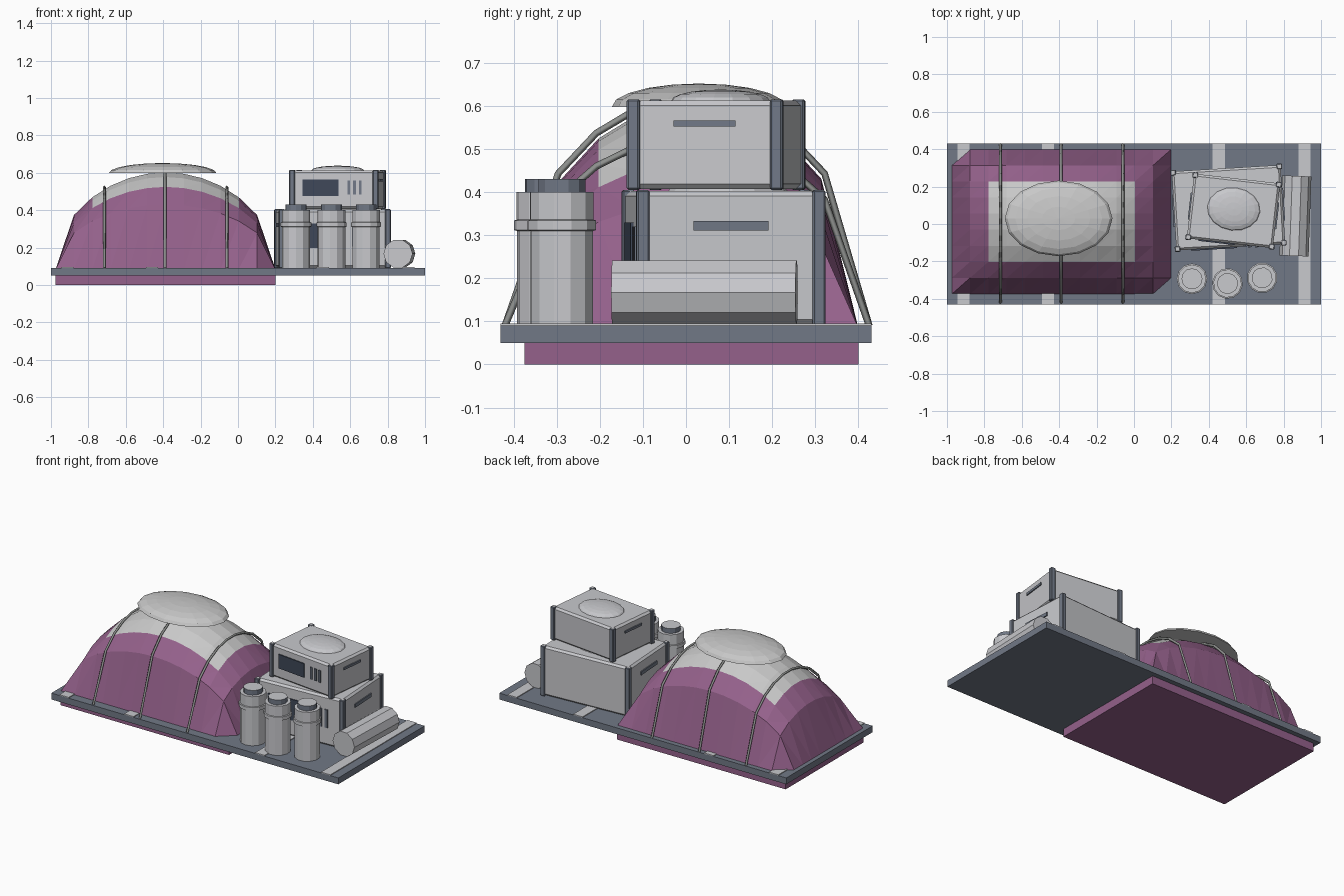
import bpy, bmesh, math
from mathutils import Matrix

if "Cube" in bpy.data.objects:
    bpy.data.objects.remove(bpy.data.objects["Cube"], do_unlink=True)


def material(name, rgb):
    m = bpy.data.materials.new(name)
    m.use_nodes = True
    m.diffuse_color = (*rgb, 1)
    m.node_tree.nodes["Principled BSDF"].inputs["Base Color"].default_value = (*rgb, 1)
    return m


PURPLE = material("purple cloth", (0.30, 0.12, 0.26))
PALE = material("pale cloth", (0.58, 0.58, 0.58))
LIGHT = material("light grey", (0.58, 0.585, 0.61))
SLATE = material("slate", (0.165, 0.19, 0.24))
NAVY = material("dark navy", (0.05, 0.065, 0.1))
STRAP = material("strap grey", (0.27, 0.28, 0.27))


def finish(name, bm, mats, matrix=None):
    bmesh.ops.recalc_face_normals(bm, faces=bm.faces)
    me = bpy.data.meshes.new(name)
    bm.to_mesh(me)
    bm.free()
    for m in mats:
        me.materials.append(m)
    ob = bpy.data.objects.new(name, me)
    if matrix:
        ob.matrix_world = matrix
    bpy.context.collection.objects.link(ob)
    return ob


def light_tops(bm):
    for f in bm.faces:
        f.normal_update()
        f.material_index = int(f.normal.z > 0.9)


def box(name, size, centre, mats, matrix=None, bevel=0, tops=False):
    bm = bmesh.new()
    bmesh.ops.create_cube(bm, size=1)
    bmesh.ops.scale(bm, vec=size, verts=bm.verts)
    bmesh.ops.translate(bm, vec=centre, verts=bm.verts)
    if bevel:
        bmesh.ops.bevel(bm, geom=bm.edges[:], offset=bevel, segments=1, affect='EDGES')
    if tops:
        light_tops(bm)
    return finish(name, bm, mats, matrix)


def cap_dome(name, radii, centre, mat, matrix=None, segments=16):
    # Upper half of a squashed sphere with a closed base
    bm = bmesh.new()
    bmesh.ops.create_uvsphere(bm, u_segments=segments, v_segments=10, radius=1)
    cut = bmesh.ops.bisect_plane(bm, geom=bm.verts[:] + bm.edges[:] + bm.faces[:],
                                 plane_co=(0, 0, 0), plane_no=(0, 0, -1), clear_outer=True)
    bmesh.ops.holes_fill(bm, edges=[e for e in bm.edges if e.is_boundary])
    bmesh.ops.scale(bm, vec=radii, verts=bm.verts)
    bmesh.ops.translate(bm, vec=centre, verts=bm.verts)
    return finish(name, bm, [mat], matrix)


# Base plate and its cross strips
box("base_plate", (2, 0.86, 0.04), (0, 0, 0.07), [SLATE])
for i, x in enumerate((-0.912, -0.46, 0.453, 0.912)):
    box(f"plate_strip_{i + 1}", (0.065, 0.86, 0.006), (x, 0, 0.092), [LIGHT])

# Covered mound: a height grid on a low block
X0, X1, Y0, Y1, NX, NY, RIM = -0.975, 0.2, -0.375, 0.4, 12, 9, 0.085


def height(x, y):
    u, v = (x - X0) / (X1 - X0), (y - Y0) / (Y1 - Y0)
    if not (0.001 < u < 0.999 and 0.001 < v < 0.999):
        return RIM
    return RIM + 0.52 * math.sin(math.pi * u) ** 0.43 * math.sin(math.pi * v) ** 0.38


bm = bmesh.new()
grid = []
for i in range(NX + 1):
    x = X0 + (X1 - X0) * i / NX
    ys = [Y0 + (Y1 - Y0) * j / NY for j in range(NY + 1)]
    grid.append([bm.verts.new((x, y, height(x, y))) for y in ys])
for i in range(NX):
    for j in range(NY):
        a, b, c, d = grid[i][j], grid[i + 1][j], grid[i + 1][j + 1], grid[i][j + 1]
        for tri in ((a, b, c), (a, c, d)):
            f = bm.faces.new(tri)
            f.material_index = int(1 < i < NX - 2 and 1 < j < NY - 2)
rim = [e for e in bm.edges if e.is_boundary]
skirt = bmesh.ops.extrude_edge_only(bm, edges=rim)["geom"]
for v in skirt:
    if isinstance(v, bmesh.types.BMVert):
        v.co.z = 0
bmesh.ops.holes_fill(bm, edges=[e for e in bm.edges if e.is_boundary])
for f in bm.faces:
    if all(v.co.z <= RIM + 0.001 for v in f.verts):
        f.material_index = 0
finish("covered_mound", bm, [PURPLE, PALE])

# Oval cover on the mound
cap_dome("mound_top_cover", (0.288, 0.202, 0.054), (-0.403, 0.03, 0.598), PALE)

# Tie-down straps following the mound
for n, x in enumerate((-0.715, -0.39, -0.06)):
    path = [(x, -0.42, 0.09)]
    for j in range(1, NY):
        y = Y0 + (Y1 - Y0) * j / NY
        side = (j - NY / 2) / NY
        path.append((x, y + 0.02 * side, height(x, y) + 0.012))
    path.append((x, 0.425, 0.09))
    cu = bpy.data.curves.new(f"strap_{n + 1}", 'CURVE')
    cu.dimensions = '3D'
    cu.bevel_depth = 0.008
    cu.bevel_resolution = 0
    cu.use_fill_caps = True
    sp = cu.splines.new('POLY')
    sp.points.add(len(path) - 1)
    for p, co in zip(sp.points, path):
        p.co = (*co, 1)
    cu.materials.append(STRAP)
    bpy.context.collection.objects.link(bpy.data.objects.new(f"strap_{n + 1}", cu))


# Equipment crates, each built in its own turned frame
def crate(name, x, y, z, w, d, h, turn):
    m = Matrix.Translation((x, y, z)) @ Matrix.Rotation(math.radians(turn), 4, 'Z')
    box(f"{name}_body", (w - 0.012, d - 0.012, h - 0.004), (0, 0, h / 2), [LIGHT], m, 0.012)
    for sx in (-1, 1):
        for sy in (-1, 1):
            box(f"{name}_corner_post", (0.03, 0.03, h), (sx * (w / 2 - 0.013), sy * (d / 2 - 0.013), h / 2),
                [SLATE, LIGHT], m, 0.004, True)
        box(f"{name}_handle", (0.009, d * 0.4, h * 0.07), (sx * (w / 2 - 0.004), 0, h * 0.735), [SLATE], m)
    front = -d / 2 + 0.004
    box(f"{name}_window", (w * 0.41, 0.009, h * 0.42), (-w * 0.15, front, h * 0.55), [NAVY], m)
    for k in range(3):
        box(f"{name}_vent", (w * 0.032, 0.009, h * 0.36), (w * (0.17 + 0.065 * k), front, h * 0.55), [SLATE], m)
    cap_dome(f"{name}_lid_bulge", (w * 0.3, d * 0.32, 0.026), (0, 0.01, h - 0.003), LIGHT, m)


crate("lower_crate", 0.505, 0.087, 0.09, 0.595, 0.435, 0.315, 3.4)
crate("upper_crate", 0.532, 0.07, 0.405, 0.475, 0.36, 0.21, -6.5)


# Lathed profile: rings of (radius, height)
def lathe(name, rings, sides, mats, matrix, tops=False):
    bm = bmesh.new()
    loops = []
    for r, z in rings:
        loops.append([bm.verts.new((r * math.cos(2 * math.pi * k / sides),
                                    r * math.sin(2 * math.pi * k / sides), z)) for k in range(sides)])
    for lo, hi in zip(loops, loops[1:]):
        for k in range(sides):
            n = (k + 1) % sides
            bm.faces.new((lo[k], lo[n], hi[n], hi[k]))
    bm.faces.new(loops[0][::-1])
    bm.faces.new(loops[-1])
    if tops:
        light_tops(bm)
    return finish(name, bm, mats, matrix)


# Canisters with collar rings and caps
for n, (x, y) in enumerate(((0.31, -0.293), (0.5, -0.318), (0.685, -0.288))):
    m = Matrix.Translation((x, y, 0.09)) @ Matrix.Rotation(n * 0.4, 4, 'Z')
    lathe(f"canister_{n + 1}", [(0.075, 0), (0.075, 0.22), (0.082, 0.222), (0.082, 0.244),
                                (0.076, 0.246), (0.076, 0.31)], 12, [LIGHT], m)
    lathe(f"canister_cap_{n + 1}", [(0.056, 0.308), (0.056, 0.34)], 12, [SLATE, LIGHT], m, True)

# Rolled bundle lying beside the crates
m = (Matrix.Translation((0.863, 0.043, 0.167)) @ Matrix.Rotation(math.radians(-2), 4, 'Z')
     @ Matrix.Rotation(math.radians(90), 4, 'X'))
lathe("rolled_bundle", [(0.078, -0.214), (0.078, 0.214)], 10, [LIGHT], m)
